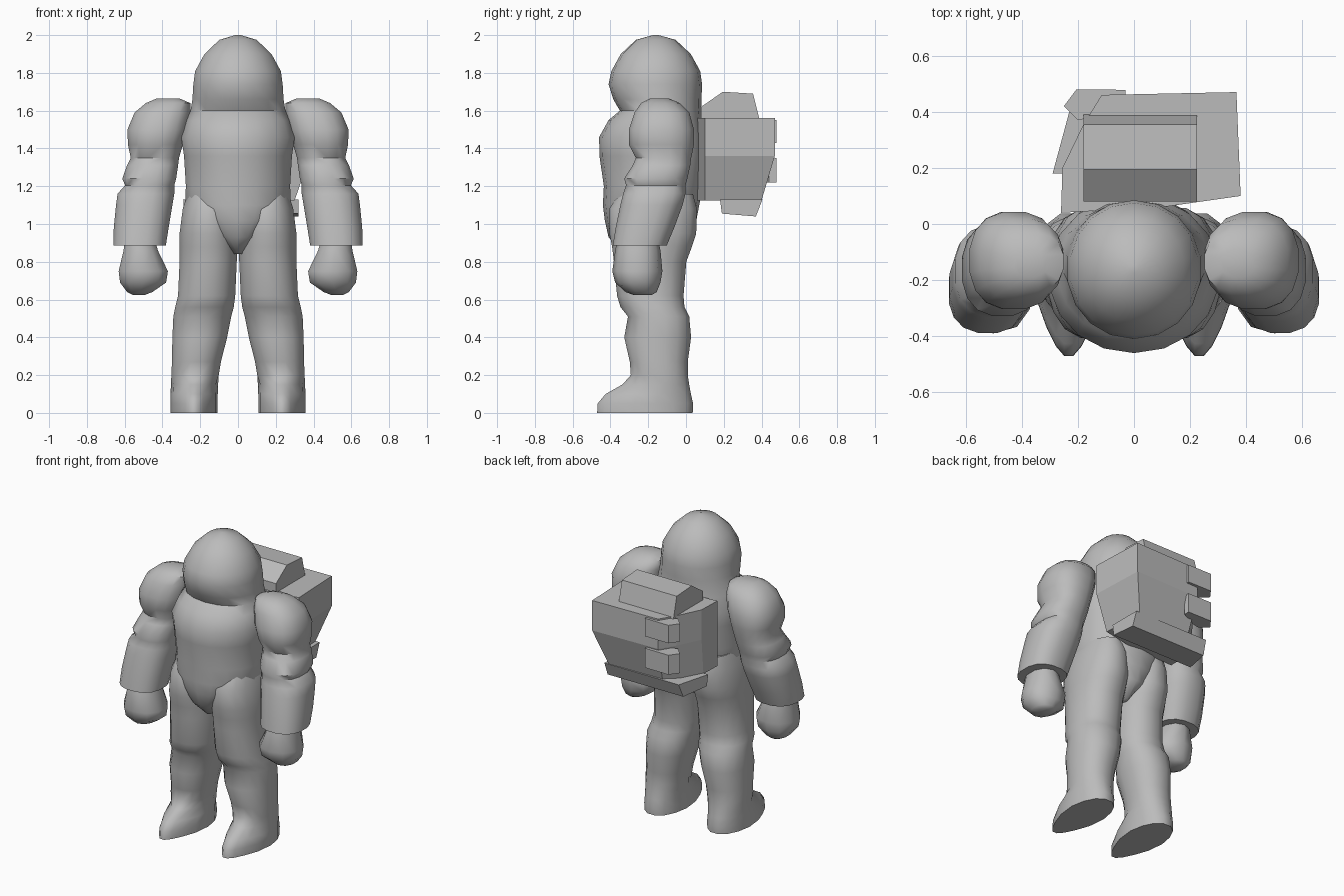
import bpy, bmesh, math

suit = bpy.data.materials.new("suit grey")
suit.diffuse_color = (0.5, 0.5, 0.5, 1)


def finish(bm, name, smooth):
    bmesh.ops.recalc_face_normals(bm, faces=bm.faces)
    me = bpy.data.meshes.new(name)
    bm.to_mesh(me)
    bm.free()
    me.materials.append(suit)
    ob = bpy.data.objects.new(name, me)
    bpy.context.collection.objects.link(ob)
    if smooth:
        bpy.ops.object.select_all(action='DESELECT')
        ob.select_set(True)
        bpy.context.view_layer.objects.active = ob
        bpy.ops.object.shade_smooth_by_angle(angle=math.radians(50))
    return ob


def skin(name, loops, smooth):
    """Join point loops into a closed skin with capped ends."""
    bm = bmesh.new()
    rows = [[bm.verts.new(p) for p in loop] for loop in loops]
    n = len(rows[0])
    for a, b in zip(rows, rows[1:]):
        for i in range(n):
            j = (i + 1) % n
            bm.faces.new((a[i], a[j], b[j], b[i]))
    bm.faces.new(rows[0])
    bm.faces.new(rows[-1])
    return finish(bm, name, smooth)


def limb(name, rings, side=1, n=16, power=2.2, toe=0.0):
    """Rings are (z, x min, x max, y front, y back); toe narrows low front points."""
    loops = []
    for z, x0, x1, y0, y1 in rings:
        loop = []
        for i in range(n):
            t = 2 * math.pi * (i + 0.5) / n
            c, s = math.cos(t), math.sin(t)
            u = math.copysign(abs(c) ** (2 / power), c)
            v = math.copysign(abs(s) ** (2 / power), s)
            if z < 0.18:
                u *= 1 - toe * max(0, -v)
            loop.append((side * ((x0 + x1) / 2 + u * (x1 - x0) / 2),
                         (y0 + y1) / 2 + v * (y1 - y0) / 2, z))
        loops.append(loop)
    return skin(name, loops, True)


def prism_x(name, profile, x0, x1, skew=0.0):
    """Extrude a (y, z) profile along x; skew slants the left end."""
    ymin = min(p[0] for p in profile)
    return skin(name, [[(x0 + skew * (y - ymin), y, z) for y, z in profile],
                       [(x1, y, z) for y, z in profile]], False)


# helmet and torso in one skin: (z, half width, front, back)
body = [(2.0, .015, -.175, -.145), (1.975, .10, -.265, -.055), (1.90, .18, -.345, .025),
        (1.81, .23, -.395, .075), (1.74, .24, -.41, .085), (1.66, .245, -.385, .082),
        (1.60, .255, -.35, .08), (1.55, .275, -.41, .085), (1.46, .305, -.46, .10),
        (1.36, .29, -.458, .11), (1.20, .28, -.435, .09), (1.10, .285, -.44, .07),
        (1.02, .24, -.43, .055), (.93, .14, -.41, .03), (.84, .03, -.32, -.06)]
limb("torso_and_helmet", [(z, -w, w, f, b) for z, w, f, b in body], n=18, power=2.05)

leg = [(1.16, .05, .27, -.36, .04), (1.08, .01, .295, -.41, .062), (.95, .0, .312, -.41, .058),
       (.88, .0, .312, -.395, .035), (.80, .004, .312, -.385, .005), (.62, .012, .32, -.368, -.01),
       (.56, .02, .335, -.35, -.005), (.51, .033, .345, -.31, .02), (.40, .055, .35, -.33, .03),
       (.27, .088, .352, -.30, .012), (.20, .10, .355, -.295, .012), (.15, .103, .357, -.34, .02),
       (.10, .105, .36, -.43, .03), (.05, .105, .36, -.472, .042), (.0, .105, .36, -.475, .04)]
arm = [(1.665, .31, .43, -.19, -.09), (1.64, .25, .49, -.24, -.03), (1.59, .25, .55, -.275, .02),
       (1.50, .265, .588, -.305, .045), (1.42, .29, .585, -.305, .045), (1.35, .31, .57, -.268, .03),
       (1.31, .315, .59, -.285, .025), (1.24, .325, .615, -.33, .01), (1.205, .335, .60, -.32, .0),
       (1.16, .335, .64, -.335, .0), (1.10, .345, .648, -.35, -.015), (.98, .365, .66, -.375, -.06),
       (.885, .38, .662, -.39, -.10)]
hand = [(.93, .44, .60, -.36, -.15), (.86, .42, .61, -.375, -.135), (.75, .365, .638, -.39, -.125),
        (.69, .375, .63, -.375, -.135), (.64, .45, .59, -.32, -.155), (.625, .49, .56, -.28, -.18)]
for side, word in ((1, "right"), (-1, "left")):
    limb(word + "_leg", leg, side, toe=.45)
    limb(word + "_arm", arm, side, power=2.4)
    limb(word + "_hand", hand, side, n=10)

# backpack body with a chamfered corner, tapering toward the bottom
top = [(-.26, .04), (-.255, .20), (-.18, .355), (-.115, .46), (.365, .47), (.38, .10), (.10, .06)]
low = [(-.26, .04), (-.255, .18), (-.18, .32), (-.10, .39), (.29, .40), (.30, .10), (.10, .06)]
skin("backpack", [[(x, y, 1.56) for x, y in top], [(x, y, 1.36) for x, y in top],
                  [(x, y, 1.125) for x, y in low]], False)

# lid on top of the pack and slanted tray below it
prism_x("backpack_lid", [(.08, 1.55), (.08, 1.62), (.195, 1.70), (.355, 1.69), (.39, 1.55)],
        -.18, .225)
prism_x("backpack_tray", [(.18, 1.13), (.19, 1.055), (.37, 1.04), (.405, 1.13)],
        -.29, .32, skew=.27)

# clasps wrapped round the chamfered corner
clasp = [(-.25, .42), (-.205, .48), (-.03, .478), (-.03, .44), (-.15, .38), (-.20, .37)]
for i, (z0, z1) in enumerate(((1.22, 1.35), (1.43, 1.55))):
    skin("clasp_%d" % (i + 1), [[(x, y, z) for x, y in clasp] for z in (z0, z1)], False)
